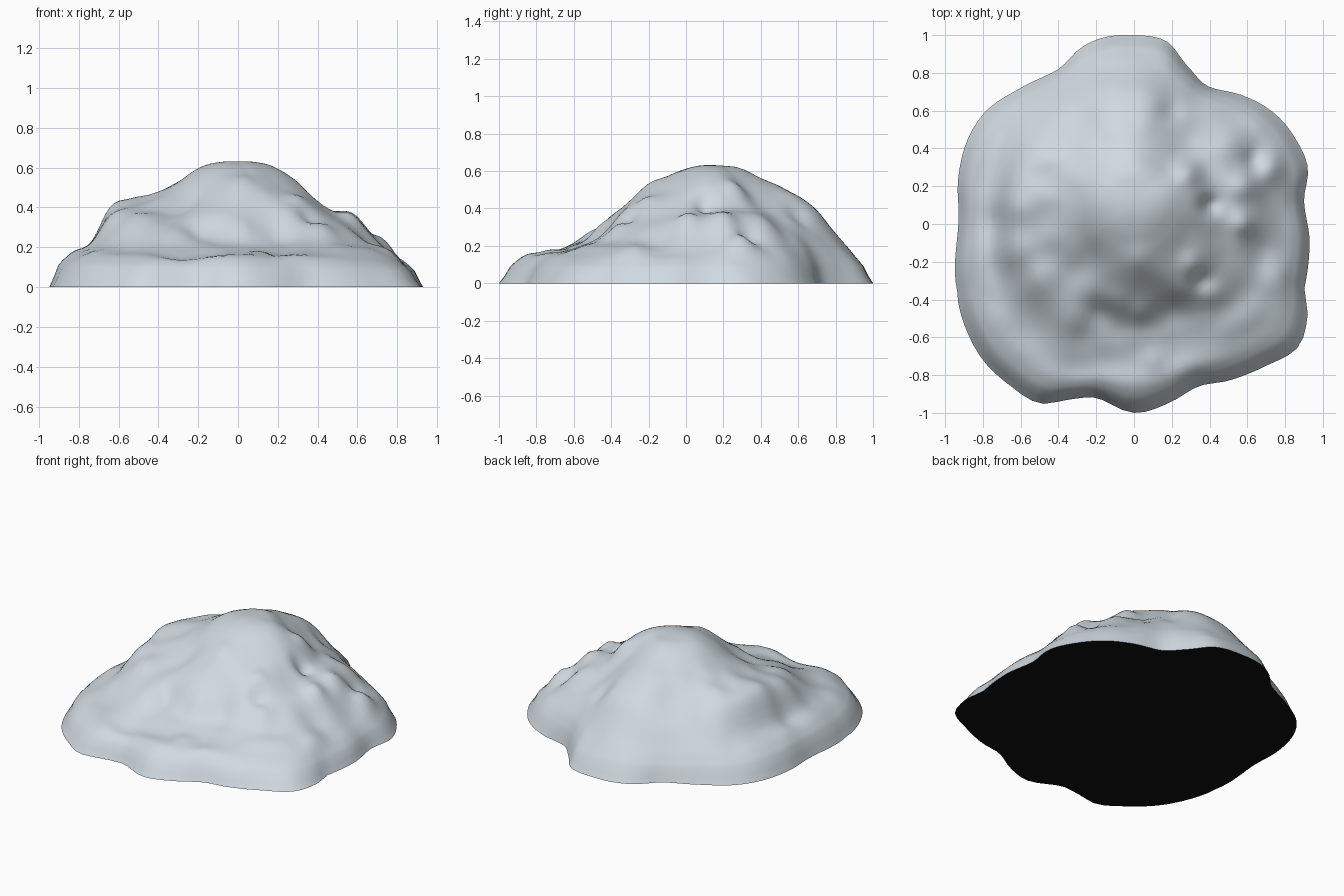
import bpy, bmesh, math
from mathutils import Vector, noise

if "Cube" in bpy.data.objects:
    bpy.data.objects.remove(bpy.data.objects["Cube"])

PEAK = Vector((0.0, 0.12))
SEGS, RINGS = 120, 40

# Footprint, counter-clockwise from the right side
OUTLINE = [(.90, .12), (.92, .3), (.85, .46), (.75, .58), (.6, .67), (.39, .73),
           (.27, .85), (.17, .97), (-.03, 1.0), (-.15, .99), (-.27, .94), (-.4, .82),
           (-.6, .72), (-.78, .6), (-.88, .45), (-.93, .25), (-.93, 0), (-.935, -.36),
           (-.9, -.53), (-.8, -.72), (-.65, -.86), (-.5, -.95), (-.35, -.93),
           (-.2, -.92), (0, -1.0), (.18, -.95), (.34, -.86), (.5, -.83), (.7, -.75),
           (.87, -.65), (.92, -.48), (.9, -.35), (.93, -.08)]

# Slope profiles from peak to rim, one for every 45 degrees from +x
STEPS = [0, .1, .2, .33, .46, .58, .68, .78, .88, .95, 1]
SLOPES = [[.632, .627, .60, .52, .41, .36, .29, .21, .14, .08, 0],
          [.632, .627, .60, .51, .42, .36, .30, .24, .17, .09, 0],
          [.632, .628, .615, .56, .51, .46, .39, .28, .17, .09, 0],
          [.632, .628, .61, .55, .48, .41, .34, .26, .17, .09, 0],
          [.632, .627, .60, .52, .46, .43, .39, .22, .17, .11, 0],
          [.632, .62, .57, .47, .39, .33, .25, .19, .155, .10, 0],
          [.632, .615, .57, .49, .37, .245, .19, .155, .15, .09, 0],
          [.632, .62, .57, .48, .40, .29, .23, .19, .14, .08, 0]]

# Knobs and hollows: x, y, radius, height
BUMPS = [(.72, .3, .07, .05), (.58, .2, .07, .04), (.5, .43, .08, .04), (.4, .1, .05, -.05),
         (.58, .0, .06, .04), (.3, -.22, .06, .03), (.29, .27, .07, .04),
         (-.61, .1, .07, .02), (-.62, -.15, .09, .03), (-.5, .33, .08, .02),
         (-.53, -.33, .1, .02), (-.25, -.22, .13, -.04), (.03, -.2, .08, .02),
         (.03, -.47, .06, .03), (-.18, -.47, .07, -.03), (.2, -.45, .07, -.02),
         (.1, -.72, .06, .02), (-.33, -.8, .1, -.02), (-.35, -.53, .09, .02),
         (.42, -.37, .07, .03), (.36, -.3, .05, -.03), (.66, -.15, .09, -.03),
         (.76, -.3, .08, .02), (.2, .6, .06, -.03), (.68, .55, .07, .02),
         (.63, .34, .05, -.04), (-.73, .0, .07, -.02)]


def cubic(a, b, c, d, t):
    return b + .5 * t * (c - a + t * (2*a - 5*b + 4*c - d + t * (3*(b - c) + d - a)))


def polar(p):
    v = Vector(p) - PEAK
    return math.atan2(v.y, v.x) % math.tau, v.length


POLAR = sorted(polar(p) for p in OUTLINE)


def rim(angle):
    n = len(POLAR)
    i = max((k for k in range(n) if POLAR[k][0] <= angle), default=-1)
    a0, a1 = POLAR[i][0], POLAR[(i + 1) % n][0]
    t = ((angle - a0) % math.tau) / ((a1 - a0) % math.tau)
    return cubic(*(POLAR[(i + k) % n][1] for k in (-1, 0, 1, 2)), t)


def along(profile, s):
    n = len(STEPS)
    k = max(j for j in range(n - 1) if STEPS[j] <= s)
    t = (s - STEPS[k]) / (STEPS[k + 1] - STEPS[k])
    return cubic(profile[abs(k - 1)], profile[k], profile[k + 1],
                 profile[min(k + 2, n - 1)], t)


def height(x, y, angle, s):
    if s >= 1:
        return 0.0
    f = angle / (math.pi / 4)
    i = int(f) % 8
    t = f - int(f)
    z = cubic(*(along(SLOPES[(i + k) % 8], s) for k in (-1, 0, 1, 2)), t)
    fade = min(1, (1 - s) / .15)
    for bx, by, r, h in BUMPS:
        z += fade * h * math.exp(-((x - bx)**2 + (y - by)**2) / (r * r))
    # fine roughness, calmer on the summit
    rough = min(1, max(0, s - .25) / .2) * fade
    z += rough * .015 * noise.noise(Vector((x * 7, y * 7, 3.7)))
    return max(z, .003)


def make_object(name, bm, mat_name, colour):
    mesh = bpy.data.meshes.new(name)
    bm.to_mesh(mesh)
    bm.free()
    obj = bpy.data.objects.new(name, mesh)
    bpy.context.collection.objects.link(obj)
    mat = bpy.data.materials.new(mat_name)
    mat.diffuse_color = (*colour, 1)
    mat.use_nodes = True
    mat.node_tree.nodes["Principled BSDF"].inputs["Base Color"].default_value = mat.diffuse_color
    mesh.materials.append(mat)


# Rim radii, and a softened copy so footprint dents fade out uphill
RIM = [rim(math.tau * k / SEGS) for k in range(SEGS)]
W = 9
SOFT = [sum(RIM[(k + j) % SEGS] for j in range(-W, W + 1)) / (2 * W + 1) for k in range(SEGS)]

# Mound: rings around the peak
bm = bmesh.new()
top = bm.verts.new((PEAK.x, PEAK.y, .632))
rings = []
for r in range(1, RINGS + 1):
    s = r / RINGS
    ring = []
    for k in range(SEGS):
        a = math.tau * k / SEGS
        d = s * (SOFT[k] + (RIM[k] - SOFT[k]) * s ** 4)
        x, y = PEAK.x + d * math.cos(a), PEAK.y + d * math.sin(a)
        ring.append(bm.verts.new((x, y, height(x, y, a, s))))
    rings.append(ring)
for k in range(SEGS):
    n = (k + 1) % SEGS
    bm.faces.new((top, rings[0][k], rings[0][n]))
    for a, b in zip(rings, rings[1:]):
        bm.faces.new((a[k], b[k], b[n], a[n]))
for f in bm.faces:
    f.smooth = True
foot = [v.co.copy() for v in rings[-1]]
make_object("mound", bm, "pale blue grey", (.63, .70, .75))

# Flat underside, facing down
bm = bmesh.new()
centre = bm.verts.new((PEAK.x, PEAK.y, 0))
edge = [bm.verts.new(co) for co in foot]
for k in range(SEGS):
    bm.faces.new((centre, edge[(k + 1) % SEGS], edge[k]))
make_object("underside", bm, "black", (.005, .005, .005))
